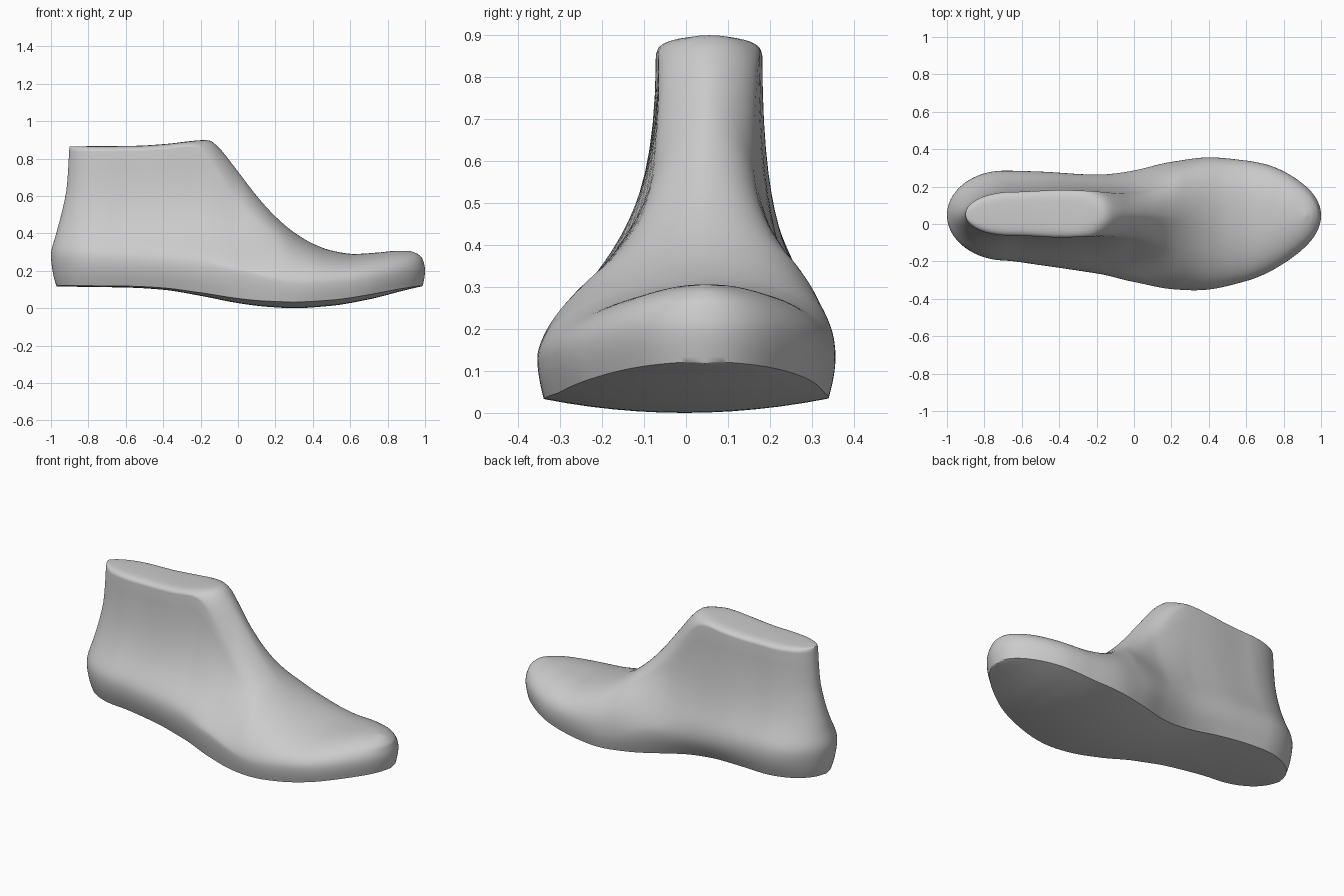
import bpy
import bmesh
from math import sin, cos, pi, sqrt, radians

STATIONS = 110
LOWER, FLANK, CAP, SOLE = 6, 16, 11, 12


def curve(*keys):
    """Smooth monotone curve through (position, value) keys, held at the ends."""
    xs = [k[0] for k in keys]
    ys = [k[1] for k in keys]
    slope = [(b[1] - a[1]) / (b[0] - a[0]) for a, b in zip(keys, keys[1:])]
    tangent = [slope[0]]
    for a, b in zip(slope, slope[1:]):
        tangent.append(2 * a * b / (a + b) if a * b > 0 else 0)
    tangent.append(slope[-1])

    def value(x):
        if x <= xs[0]:
            return ys[0]
        if x >= xs[-1]:
            return ys[-1]
        i = max(j for j in range(len(xs) - 1) if xs[j] <= x)
        h = xs[i + 1] - xs[i]
        t = (x - xs[i]) / h
        s = t * t * (3 - 2 * t)
        return (ys[i] * (1 - s) + ys[i + 1] * s
                + h * t * (1 - t) * ((1 - t) * tangent[i] - t * tangent[i + 1]))
    return value


# Side profile: sole line, ridge line and height of the widest point
sole_z = curve((-1, .116), (-.6, .11), (-.4, .098), (-.2, .066), (0, .027),
               (.15, .008), (.3, 0), (.5, .013), (.7, .047), (.9, .095), (1, .118))
sole_bulge = curve((-1, .005), (-.4, .01), (0, .025), (.3, .033), (.7, .025), (1, .004))
ridge_z = curve((-1, .865), (-.6, .868), (-.4, .878), (-.2, .898), (-.16, .9),
                (-.12, .875), (0, .73), (.1, .6), (.2, .49), (.3, .405), (.4, .345),
                (.5, .308), (.62, .29), (.75, .297), (.9, .306), (1, .306))
wide_z = curve((-1, .27), (-.5, .25), (0, .2), (.35, .13), (.7, .15), (1, .2))

# Plan outline: centre and half width of body, sole and ridge
wide_mid = curve((-1, .048), (-.7, .045), (-.5, .03), (-.2, 0), (0, -.012),
                 (.2, -.008), (.4, .003), (.6, .017), (.8, .035), (1, .045))
wide_half = curve((-1, .235), (-.7, .24), (-.5, .25), (-.2, .264), (0, .298),
                  (.2, .34), (.37, .354), (.6, .322), (.8, .262), (.9, .238), (1, .225))
sole_ratio = curve((-1, .86), (-.6, .85), (-.3, .83), (.35, .955), (1, .94))
sole_shift = curve((-.7, 0), (-.15, -.012), (.35, 0))
ridge_mid = curve((-1, .05), (-.7, .055), (-.2, .055), (.2, .045), (.5, .065), (1, .045))

# Flat collar on top, running out into the rounded instep
cap_half = curve((-1, .122), (-.7, .117), (-.4, .127), (-.2, .12), (0, .11), (.4, .1))
cap_drop = curve((-1, .03), (-.28, .03), (-.2, .05), (-.14, .1), (0, .16), (.3, .1))
cap_power = curve((-.32, .4), (-.1, 1))

# Blend from body to forefoot, and how full the dome is on each side
forefoot = curve((-.22, 0), (0, .5), (.24, 1))
fullness = {1: curve((0, 1.5), (.2, 1.95), (.4, 2.3), (1, 2.4)),
            -1: curve((0, 1.2), (.2, 1.45), (.45, 1.95), (1, 2.4))}

# Lean of the heel and toe ends along x, by height
heel_lean = curve((.1, .035), (.18, .012), (.28, 0), (.4, .028), (.5, .055),
                  (.65, .085), (.85, .098))
toe_lean = curve((.1, -.016), (.2, 0), (.26, -.012), (.29, -.04), (.31, -.09))


def lean(x, z):
    heel = max(0, (-x - .3) / .7)
    toe = max(0, (x - .7) / .3)
    return x + heel * heel_lean(z) + toe * toe_lean(z)


def half_section(x, side, end):
    """Outline of one side, from sole edge up to the ridge."""
    yw = wide_mid(x) + side * wide_half(x) * end
    ys = wide_mid(x) + sole_shift(x) + side * wide_half(x) * sole_ratio(x) * end
    zw, zt, yc = wide_z(x), ridge_z(x), ridge_mid(x)
    ze = sole_z(x) + sole_bulge(x)
    points = []
    for i in range(LOWER):
        t = i / LOWER
        points.append((ys + (yw - ys) * sin(t * pi / 2), ze + (zw - ze) * t))

    # Tall body: flared flank with a rounded collar edge
    k, d = side * cap_half(x) * end, cap_drop(x)
    h = zt - d - zw
    tall = []
    for i in range(FLANK):
        t = i / FLANK
        foot = (1 - t) ** 3 + 3 * t * (1 - t) ** 2
        rise = .6 * t * (1 - t) ** 2 + .66 * t * t * (1 - t) + t ** 3
        tall.append((yw * foot + (yc + k) * (1 - foot), zw + h * rise))
    for i in range(CAP):
        a = pi / 2 * i / (CAP - 1)
        tall.append((yc + k * max(0, cos(a)) ** cap_power(x), zt - d + d * sin(a)))

    # Low forefoot: a plain dome, blended with the body over the instep
    n = fullness[side](x)
    mix = forefoot(x)
    for i, (y, z) in enumerate(tall):
        a = pi / 2 * i / (len(tall) - 1)
        dome_y = yc + (yw - yc) * max(0, cos(a)) ** (2 / n)
        dome_z = zw + (zt - zw) * sin(a) ** (2 / n)
        points.append((y + (dome_y - y) * mix, z + (dome_z - z) * mix))
    return points


def section(x):
    end = sqrt(max(0, 1 - (max(0, abs(x) - .7) / .3) ** 2))
    left = half_section(x, 1, end)
    right = half_section(x, -1, end)
    ring = left + right[-2::-1]
    # Slightly convex sole
    for i in range(1, SOLE):
        t = i / SOLE
        y = right[0][0] + (left[0][0] - right[0][0]) * t
        ring.append((y, right[0][1] - sole_bulge(x) * 4 * t * (1 - t)))
    return [(lean(x, z), y, z) for y, z in ring]


cube = bpy.data.objects.get("Cube")
if cube:
    bpy.data.objects.remove(cube, do_unlink=True)

# Loft the sections from heel to toe
bm = bmesh.new()
rings = []
for s in range(STATIONS + 1):
    t = s / STATIONS
    x = -cos(pi * t)
    rings.append([bm.verts.new(p) for p in section(x)])
for a, b in zip(rings, rings[1:]):
    for i in range(len(a)):
        j = (i + 1) % len(a)
        bm.faces.new((a[i], a[j], b[j], b[i]))
bmesh.ops.remove_doubles(bm, verts=bm.verts, dist=.0001)
bmesh.ops.recalc_face_normals(bm, faces=bm.faces)

mesh = bpy.data.meshes.new("shoe_form")
bm.to_mesh(mesh)
bm.free()
form = bpy.data.objects.new("shoe_form", mesh)
bpy.context.collection.objects.link(form)

# Plain grey finish
grey = bpy.data.materials.new("plain_grey")
grey.use_nodes = True
colour = (.6, .6, .6, 1)
grey.diffuse_color = colour
for node in grey.node_tree.nodes:
    if node.type == 'BSDF_PRINCIPLED':
        node.inputs["Base Color"].default_value = colour
mesh.materials.append(grey)

for other in bpy.context.selected_objects:
    other.select_set(False)
form.select_set(True)
bpy.context.view_layer.objects.active = form
bpy.ops.object.shade_smooth_by_angle(angle=radians(40))
